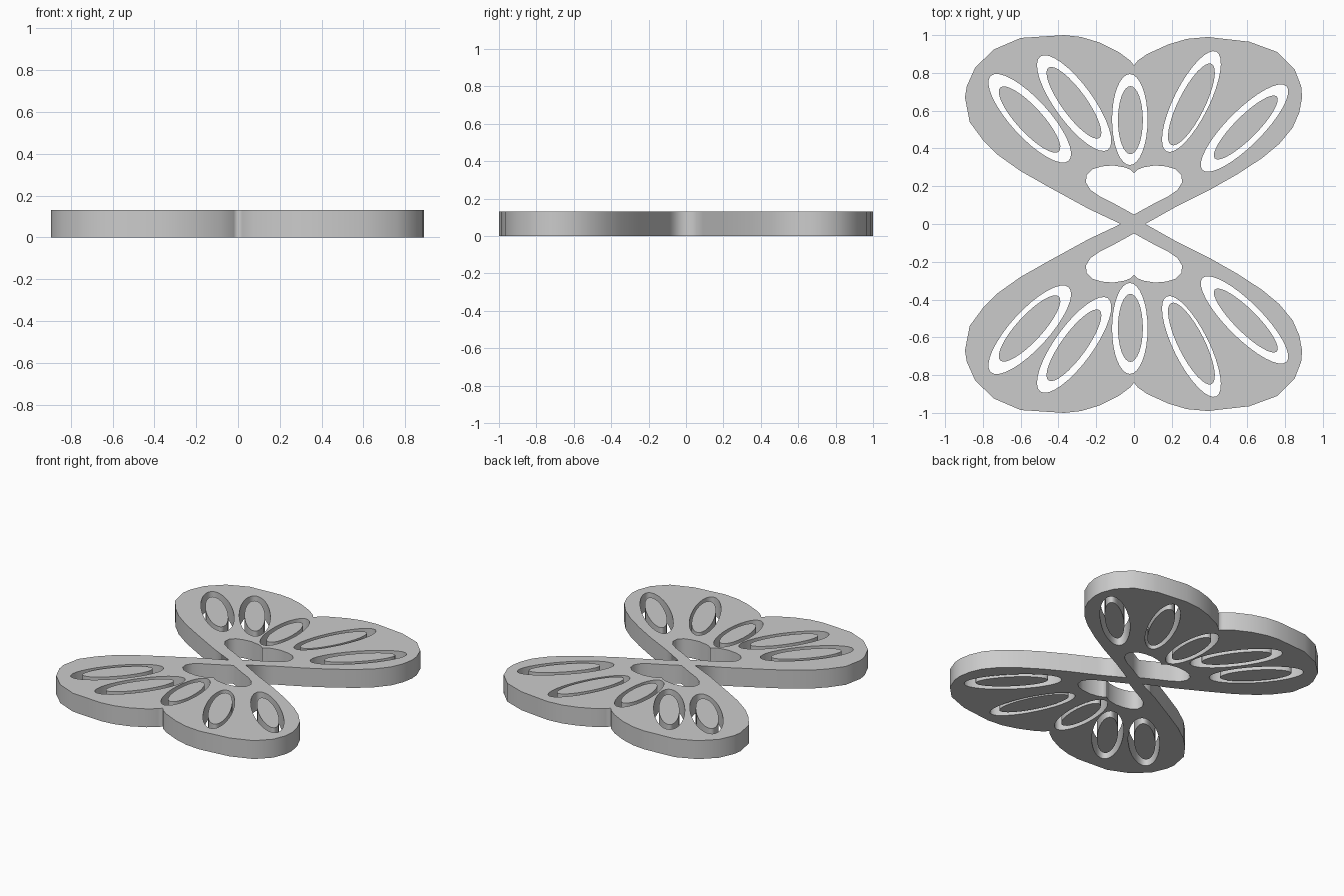
import bpy
from math import cos, sin, radians, pi

THICK = 0.13


def ellipse(cx, cy, a, b, deg, n=32):
    c, s = cos(radians(deg)), sin(radians(deg))
    ring = [(a * cos(2 * pi * i / n), b * sin(2 * pi * i / n)) for i in range(n)]
    return [(cx + x * c - y * s, cy + x * s + y * c) for x, y in ring]


def flip(points):
    return [(x, -y) for x, y in reversed(points)]


def plate(name, loops):
    """Extrude closed 2D loops; nested loops become holes."""
    curve = bpy.data.curves.new(name, 'CURVE')
    curve.dimensions = '2D'
    curve.fill_mode = 'BOTH'
    curve.extrude = THICK / 2
    for pts in loops:
        spline = curve.splines.new('POLY')
        spline.points.add(len(pts) - 1)
        for p, (x, y) in zip(spline.points, pts):
            p.co = (x, y, 0, 1)
        spline.use_cyclic_u = True
    obj = bpy.data.objects.new(name, curve)
    obj.location.z = THICK / 2
    bpy.context.collection.objects.link(obj)
    bpy.ops.object.select_all(action='DESELECT')
    bpy.context.view_layer.objects.active = obj
    obj.select_set(True)
    bpy.ops.object.convert(target='MESH')
    return obj


# Outline of the rear wings, from the waist on the right to the waist on the left
wing = [(0.06, 0), (0.22, 0.09), (0.40, 0.18), (0.55, 0.265), (0.68, 0.35),
        (0.77, 0.425), (0.84, 0.51), (0.875, 0.59), (0.89, 0.67), (0.885, 0.73),
        (0.85, 0.82), (0.76, 0.91), (0.61, 0.965), (0.39, 0.99), (0.28, 0.98),
        (0.18, 0.95), (0.07, 0.90), (0.02, 0.865), (0, 0.84), (-0.02, 0.865),
        (-0.08, 0.91), (-0.18, 0.96), (-0.28, 0.99), (-0.37, 1.0), (-0.60, 0.985),
        (-0.74, 0.925), (-0.84, 0.83), (-0.885, 0.73), (-0.895, 0.67), (-0.87, 0.54),
        (-0.80, 0.445), (-0.72, 0.365), (-0.60, 0.28), (-0.45, 0.195), (-0.24, 0.08),
        (-0.07, 0)]
outline = wing + flip(wing)[1:-1]

# Heart-shaped opening next to the waist
half = [(0, 0.05), (0.10, 0.105), (0.18, 0.145), (0.23, 0.18), (0.255, 0.22),
        (0.25, 0.26), (0.22, 0.29), (0.17, 0.305), (0.11, 0.31), (0.05, 0.30),
        (0.02, 0.288), (0, 0.27)]
heart = half + [(-x, y) for x, y in half[-2:0:-1]]

# Slots and the smaller loose inlays inside them: centre, radii, angle
slots = [(-0.552, 0.56, 0.305, 0.10, 132.5), (-0.317, 0.64, 0.305, 0.10, 126),
         (-0.022, 0.553, 0.241, 0.094, 90), (0.304, 0.648, 0.295, 0.093, 63.5),
         (0.585, 0.508, 0.314, 0.093, 45)]
inlays = [(-0.553, 0.553, 0.23, 0.068, 132.5), (-0.318, 0.642, 0.23, 0.066, 126),
          (-0.019, 0.55, 0.18, 0.066, 90), (0.304, 0.633, 0.24, 0.07, 63.5),
          (0.592, 0.511, 0.232, 0.06, 45)]

holes = [heart] + [ellipse(*s) for s in slots]
plate("wing_plate", [outline] + holes + [flip(h) for h in holes])

islands = [ellipse(*s) for s in inlays]
plate("wing_inlays_back", islands)
plate("wing_inlays_front", [flip(i) for i in islands])
